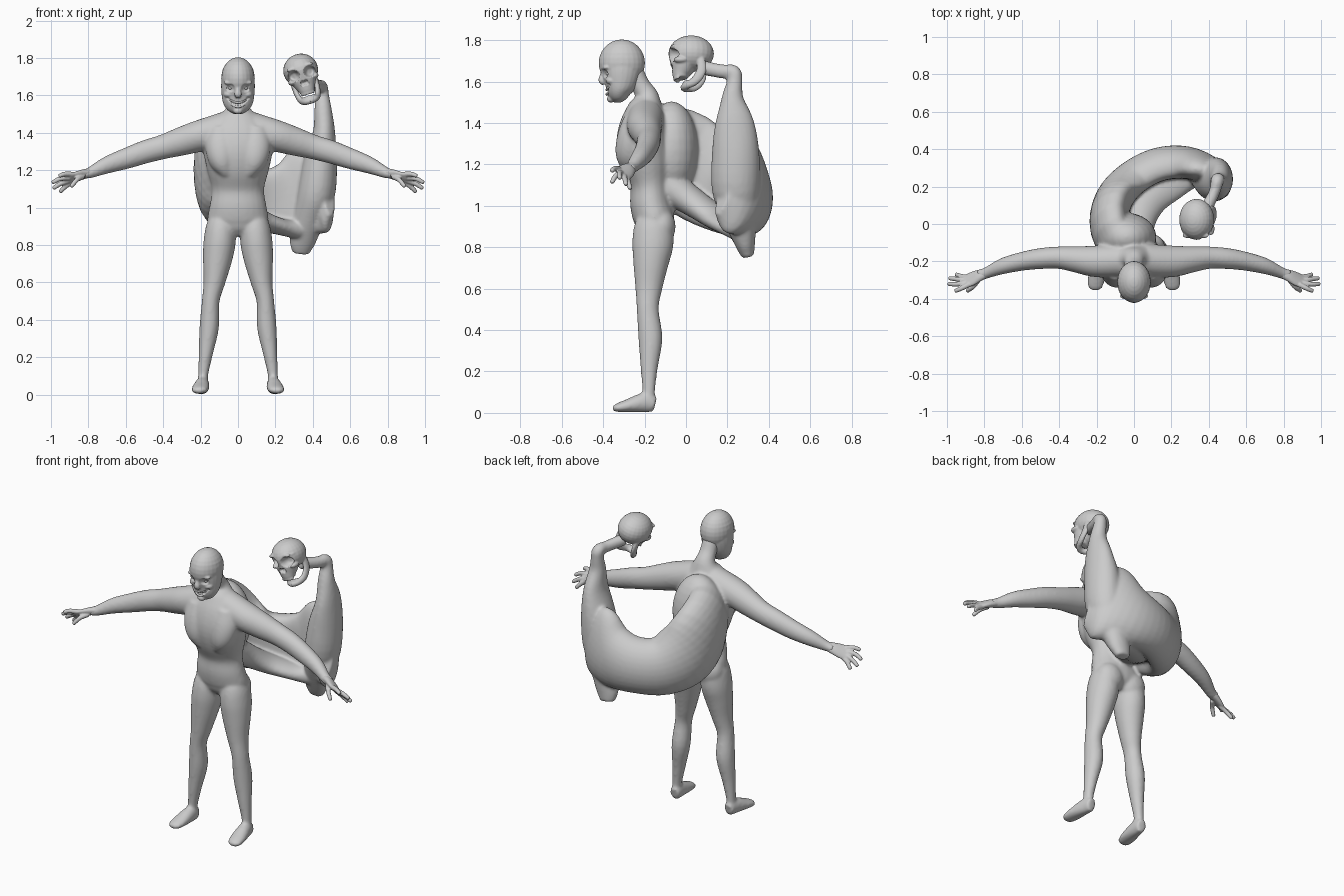
import bpy, bmesh, math
from mathutils import Vector, Matrix

X, Y, Z = Vector((1, 0, 0)), Vector((0, 1, 0)), Vector((0, 0, 1))


def spline(st, sub=4):
    """Catmull-Rom through stations (x, y, z, half_a, half_b)."""
    p = [Vector(s) for s in st]
    p = [p[0] * 2 - p[1]] + p + [p[-1] * 2 - p[-2]]
    out = []
    for i in range(1, len(p) - 2):
        a, b, c, d = p[i - 1:i + 3]
        for k in range(sub):
            t = k / sub
            out.append(0.5 * (2 * b + (c - a) * t + (2 * a - 5 * b + 4 * c - d) * t * t
                              + (3 * b - a - 3 * c + d) * t ** 3))
    return out + [p[-2]]


def loft(bm, st, hint, mirror=False, cave=0.0, n=24):
    """Tube of ellipses; half_b lies along hint, cave hollows the -a side."""
    pts = spline(st)
    pos = [Vector(q[:3]) for q in pts]
    rings = []
    for i, q in enumerate(pts):
        t = (pos[min(i + 1, len(pos) - 1)] - pos[max(i - 1, 0)]).normalized()
        v = (hint - t * t.dot(hint)).normalized()
        u = v.cross(t)
        ring = []
        for k in range(n):
            an = 2 * math.pi * k / n
            c, s = math.cos(an), math.sin(an)
            r = c + (cave * c * c if c < 0 else 0)
            ring.append(bm.verts.new(pos[i] + u * r * max(q[3], .004) + v * s * max(q[4], .004)))
        rings.append(ring)
    for r0, r1 in zip(rings, rings[1:]):
        for k in range(n):
            bm.faces.new((r0[k], r0[(k + 1) % n], r1[(k + 1) % n], r1[k]))
    bm.faces.new(rings[0][::-1])
    bm.faces.new(rings[-1])
    if mirror:
        loft(bm, [(-s[0],) + tuple(s[1:]) for s in st], hint, False, cave, n)


def blob(bm, c, r, mirror=False):
    m = Matrix.Translation(c) @ Matrix.Diagonal((*r, 1))
    bmesh.ops.create_uvsphere(bm, u_segments=24, v_segments=14, radius=1, matrix=m)
    if mirror:
        blob(bm, (-c[0], c[1], c[2]), r)


def fuse(name, bm, voxel, smooth):
    """Weld the parts into one skin."""
    bmesh.ops.recalc_face_normals(bm, faces=bm.faces)
    me = bpy.data.meshes.new(name)
    bm.to_mesh(me)
    bm.free()
    ob = bpy.data.objects.new(name, me)
    bpy.context.collection.objects.link(ob)
    m = ob.modifiers.new("weld", 'REMESH')
    m.mode, m.voxel_size = 'VOXEL', voxel
    m = ob.modifiers.new("soften", 'SMOOTH')
    m.factor, m.iterations = 0.5, smooth
    new = bpy.data.meshes.new_from_object(ob.evaluated_get(bpy.context.evaluated_depsgraph_get()))
    ob.modifiers.clear()
    ob.data = new
    new.polygons.foreach_set("use_smooth", [True] * len(new.polygons))
    return ob


def dent(ob, x, z, r, depth, ymax):
    for v in ob.data.vertices:
        d = math.hypot(v.co.x - x, v.co.z - z) / r
        if d < 1 and v.co.y < ymax:
            v.co.y += depth * (1 - d ** 4)


# ---- body: torso, limbs and the growth from the back
bm = bmesh.new()
loft(bm, [(0, -.155, .85, .07, .05), (0, -.155, .89, .14, .085), (0, -.155, .94, .163, .1),
          (0, -.17, 1.01, .152, .1), (0, -.175, 1.1, .14, .097), (0, -.19, 1.2, .165, .125),
          (0, -.205, 1.3, .185, .132), (0, -.2, 1.4, .18, .118), (0, -.195, 1.47, .13, .09),
          (0, -.19, 1.53, .065, .058), (0, -.218, 1.58, .05, .046), (0, -.255, 1.65, .05, .05)], Y)
loft(bm, [(.06, -.26, 1.18, .035, .05), (.085, -.27, 1.25, .07, .07), (.09, -.265, 1.33, .085, .068),
          (.09, -.24, 1.42, .07, .06)], Y, True)          # chest
blob(bm, (.08, -.12, .9), (.085, .07, .09), True)         # buttocks
loft(bm, [(.075, -.155, 1.0, .03, .04), (.088, -.157, .92, .075, .088), (.098, -.16, .82, .086, .1),
          (.11, -.17, .72, .078, .085),
          (.127, -.18, .6, .058, .065), (.146, -.185, .5, .047, .053), (.154, -.172, .36, .052, .058),
          (.172, -.178, .22, .038, .042), (.187, -.18, .1, .027, .03), (.187, -.18, .03, .03, .03)],
     Y, True)                                             # legs
loft(bm, [(.185, -.15, .04, .03, .038), (.19, -.2, .05, .037, .048), (.2, -.28, .035, .046, .032),
          (.208, -.335, .024, .04, .02), (.21, -.355, .02, .02, .01)], Z, True)  # feet
loft(bm, [(.06, -.195, 1.42, .09, .095), (.2, -.2, 1.385, .085, .085), (.3, -.19, 1.355, .072, .077),
          (.4, -.18, 1.325, .06, .066), (.5, -.185, 1.297, .056, .062), (.6, -.2, 1.262, .05, .056),
          (.7, -.225, 1.228, .043, .046), (.79, -.262, 1.187, .03, .03), (.83, -.275, 1.178, .032, .024)],
     Z, True)                                             # arms
blob(bm, (-.04, -.07, 1.27), (.16, .13, .235))            # root of the growth
loft(bm, [(-.01, -.15, 1.27, .15, .22), (-.085, -.02, 1.22, .15, .245), (-.075, .11, 1.105, .14, .215),
          (.01, .215, 1.035, .13, .18), (.14, .285, 1.03, .125, .17), (.28, .295, 1.05, .12, .2),
          (.4, .25, 1.1, .105, .25), (.46, .19, 1.13, .06, .18)], Z, cave=.55, n=32)  # swag
loft(bm, [(.335, .3, .755, .03, .045), (.345, .285, .82, .05, .07), (.38, .26, .95, .085, .085),
          (.42, .24, 1.08, .115, .1), (.44, .24, 1.25, .115, .09), (.46, .235, 1.4, .095, .06),
          (.455, .225, 1.52, .054, .047), (.45, .235, 1.6, .038, .037), (.445, .23, 1.645, .036, .036),
          (.43, .17, 1.65, .034, .03), (.38, .07, 1.67, .035, .035)], X)           # lobe and neck
loft(bm, [(0, -.12, 1.12, .09, .09), (.03, .03, 1.02, .09, .07), (.1, .14, .945, .09, .055),
          (.22, .22, .9, .085, .045), (.33, .25, .88, .05, .05)], Z)               # lower flap
fuse("body", bm, .009, 8)

# ---- hands
bm = bmesh.new()
N = Vector((0, .6, .8))
loft(bm, [(.79, -.264, 1.187, .026, .024), (.83, -.277, 1.177, .036, .022),
          (.87, -.295, 1.163, .044, .018), (.905, -.308, 1.15, .04, .013)], N, True)
fingers = [((.83, -.295, 1.165), (.86, -.335, 1.15), (.89, -.357, 1.115)),
           ((.885, -.325, 1.178), (.925, -.345, 1.18), (.955, -.358, 1.17)),
           ((.895, -.313, 1.16), (.95, -.322, 1.155), (.99, -.32, 1.135)),
           ((.895, -.3, 1.147), (.945, -.295, 1.13), (.985, -.29, 1.105)),
           ((.88, -.285, 1.14), (.92, -.28, 1.115), (.95, -.27, 1.085))]
for f in fingers:
    tip = tuple(Vector(f[2]) + (Vector(f[2]) - Vector(f[1])) * .12)
    loft(bm, [(*p, r, r) for p, r in zip(f + (tip,), (.0145, .013, .011, .005))], N, True, n=12)
fuse("hands", bm, .005, 2)

# ---- grinning head
bm = bmesh.new()
blob(bm, (0, -.31, 1.69), (.09, .112, .114))
loft(bm, [(0, -.31, 1.74, .082, .1), (0, -.31, 1.66, .09, .098), (0, -.315, 1.6, .087, .085),
          (0, -.325, 1.555, .078, .062), (0, -.328, 1.52, .055, .042), (0, -.328, 1.5, .02, .018)], Y)
loft(bm, [(0, -.39, 1.67, .012, .012), (0, -.402, 1.63, .014, .014), (0, -.408, 1.605, .019, .015),
          (0, -.395, 1.59, .014, .01)], Y)                # nose
blob(bm, (.047, -.36, 1.605), (.03, .028, .02), True)     # cheeks
blob(bm, (.04, -.385, 1.668), (.036, .018, .012), True)   # brow
blob(bm, (0, -.362, 1.517), (.025, .02, .018))            # chin
head = fuse("head", bm, .005, 3)
for s in (-1, 1):
    dent(head, s * .04, 1.64, .022, .012, -.33)
for i in range(-6, 7):                                    # grin groove
    dent(head, i * .009, 1.553 + .0009 * i * i, .008, .006, -.32)
bm = bmesh.new()
blob(bm, (.04, -.374, 1.64), (.014, .014, .011), True)
for dz, w in ((.011, .06), (-.012, .054)):                # lips
    loft(bm, [(-w, -.348, 1.588 + dz / 2, .004, .004), (-w * .6, -.373, 1.563 + dz, .006, .006),
              (0, -.383, 1.55 + dz, .007, .007), (w * .6, -.373, 1.563 + dz, .006, .006),
              (w, -.348, 1.588 + dz / 2, .004, .004)], Z, n=10)
fuse("eyes_and_lips", bm, .004, 1)

# ---- skull, modelled upright around its own centre
bm = bmesh.new()
blob(bm, (0, .005, 0), (.094, .11, .088))
loft(bm, [(0, -.03, .02, .085, .07), (0, -.03, -.035, .078, .07), (0, -.038, -.075, .062, .057),
          (0, -.045, -.105, .046, .042), (0, -.045, -.125, .038, .035)], Y)        # face
blob(bm, (.064, -.045, -.05), (.02, .035, .016), True)    # cheekbones
blob(bm, (.04, -.08, .018), (.034, .016, .012), True)     # brow
loft(bm, [(.06, .05, -.03, .018, .014), (.06, .055, -.1, .024, .014), (.05, .025, -.15, .022, .015),
          (.028, -.015, -.168, .018, .017), (-.002, -.03, -.172, .017, .02)], X, True, n=12)  # jaw
for i in range(-3, 4):                                    # teeth
    a = i * .38
    blob(bm, (.036 * math.sin(a), -.045 - .03 * math.cos(a), -.127), (.0065, .007, .012))
    blob(bm, (.036 * math.sin(a), -.005 - .025 * math.cos(a), -.152), (.0065, .007, .012))
skull = fuse("skull", bm, .005, 2)
for s in (-1, 1):
    dent(skull, s * .043, -.02, .031, .045, -.03)
    dent(skull, s * .009, -.07, .014, .025, -.05)
skull.location = (.335, .02, 1.735)
skull.rotation_euler = (0, -.3, 0)
